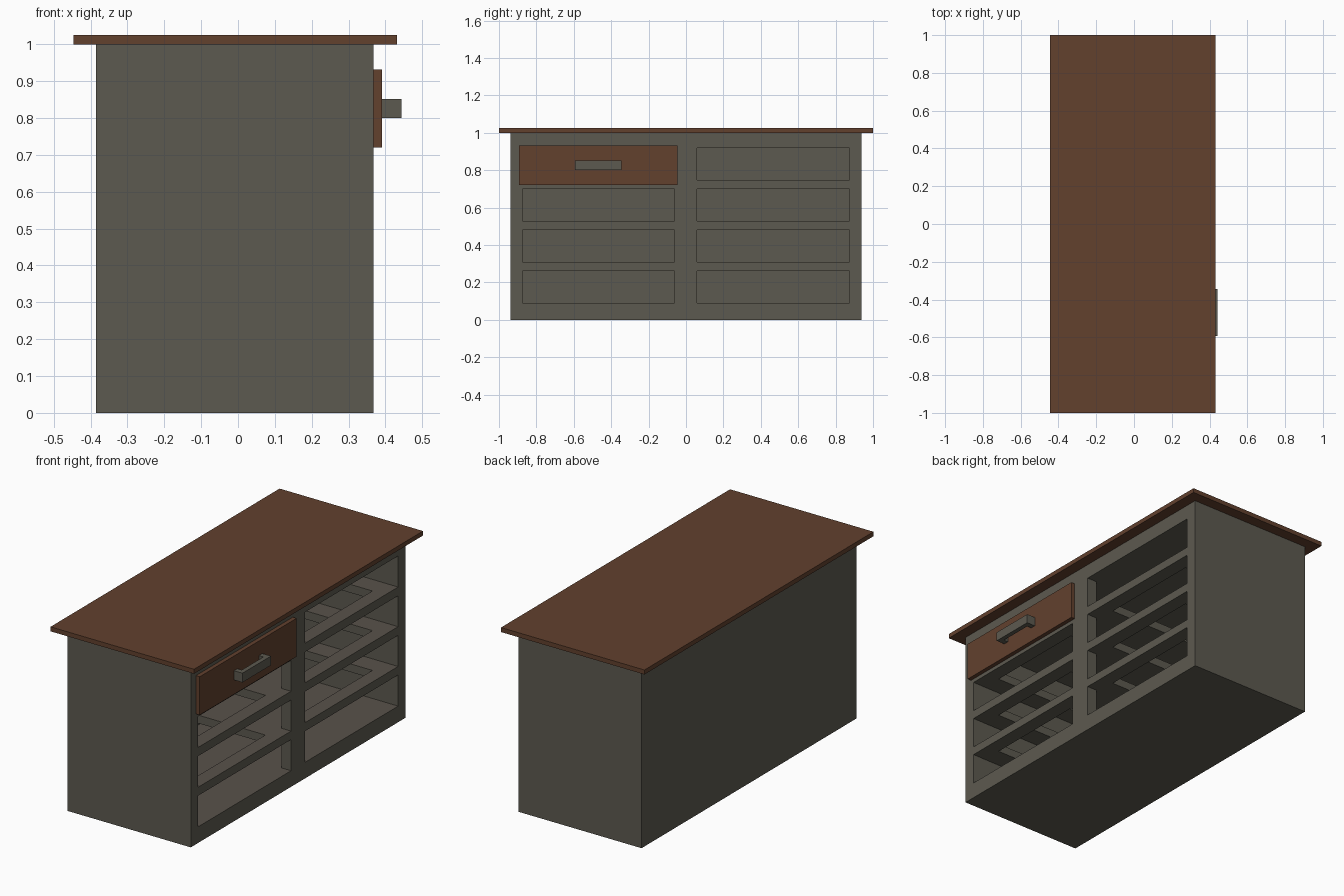
import bpy
import bmesh
from mathutils import Vector

if "Cube" in bpy.data.objects:
    bpy.data.objects.remove(bpy.data.objects["Cube"])


def material(name, rgb):
    m = bpy.data.materials.new(name)
    m.diffuse_color = (*rgb, 1)
    m.use_nodes = True
    m.node_tree.nodes["Principled BSDF"].inputs["Base Color"].default_value = m.diffuse_color
    return m


GREY = material("grey_green_paint", (0.108, 0.101, 0.079))
BROWN = material("brown_wood", (0.122, 0.052, 0.027))
WARM = material("warm_grey_shelf", (0.100, 0.085, 0.070))


def boxes(name, specs, *mats):
    """One object from boxes given as (x0, x1, y0, y1, z0, z1)."""
    bm = bmesh.new()
    for x0, x1, y0, y1, z0, z1 in specs:
        vs = bmesh.ops.create_cube(bm, size=1)["verts"]
        for v in vs:
            v.co = Vector(((x0 + x1) / 2 + v.co.x * (x1 - x0),
                           (y0 + y1) / 2 + v.co.y * (y1 - y0),
                           (z0 + z1) / 2 + v.co.z * (z1 - z0)))
    me = bpy.data.meshes.new(name)
    bm.to_mesh(me)
    bm.free()
    ob = bpy.data.objects.new(name, me)
    bpy.context.scene.collection.objects.link(ob)
    for m in mats:
        me.materials.append(m)
    return ob


ROWS = [(0.088, 0.262), (0.307, 0.481), (0.527, 0.70), (0.746, 0.92)]
COLUMNS = [(-0.873, -0.062), (0.06, 0.873)]
FRONT, BACK = 0.368, -0.385
STILE = FRONT - 0.06          # back of the front frame

# Cabinet: a solid block hollowed into four levels
cabinet = boxes("cabinet", [(BACK, FRONT, -0.938, 0.938, 0, 1)], GREY, WARM)

# Cutters: level cavities, front openings, and holes through the shelf frames
cavities = boxes("cavity_cutter",
                 [(BACK + 0.06, STILE, -0.875, 0.875, a, b) for a, b in ROWS], GREY)
openings = boxes("opening_cutter",
                 [(STILE - 0.1, FRONT + 0.1, c, d, a + 0.001, b - 0.001)
                  for c, d in COLUMNS for a, b in ROWS], GREY)
holes = boxes("shelf_hole_cutter",
              [(BACK + 0.13, STILE - 0.02, c + 0.11, d - 0.11,
                ROWS[i][1] - 0.03, ROWS[i + 1][0] + 0.03)
               for c, d in COLUMNS for i in range(3)], GREY)
cutters = (cavities, openings, holes)
for cutter in cutters:
    cutter.hide_render = True
    mod = cabinet.modifiers.new(cutter.name, "BOOLEAN")
    mod.operation = "DIFFERENCE"
    mod.solver = "EXACT"
    mod.object = cutter

bpy.context.view_layer.update()
deps = bpy.context.evaluated_depsgraph_get()
result = bpy.data.meshes.new_from_object(cabinet.evaluated_get(deps))
cabinet.modifiers.clear()
cabinet.data = result
for cutter in cutters:
    bpy.data.objects.remove(cutter)

# Shelf and floor tops inside the cabinet get the warmer grey
result.materials.clear()
result.materials.append(GREY)
result.materials.append(WARM)
for p in result.polygons:
    p.material_index = 1 if p.normal.z > 0.9 and p.center.z < 0.95 else 0

# Table top
boxes("table_top", [(-0.446, 0.431, -1, 1, 1.0, 1.025)], BROWN)

# Drawer front in the upper left bay
boxes("drawer_front", [(FRONT, 0.391, -0.893, -0.046, 0.72, 0.932)], BROWN)

# U-shaped drawer handle: bar plus inset posts, extruded from one outline
outline = [(0.391, -0.594), (0.443, -0.594), (0.443, -0.345), (0.391, -0.345),
           (0.391, -0.375), (0.418, -0.375), (0.418, -0.564), (0.391, -0.564)]
bm = bmesh.new()
face = bm.faces.new([bm.verts.new((x, y, 0.80)) for x, y in outline])
ext = bmesh.ops.extrude_face_region(bm, geom=[face])["geom"]
bmesh.ops.translate(bm, vec=(0, 0, 0.051),
                    verts=[g for g in ext if isinstance(g, bmesh.types.BMVert)])
bmesh.ops.recalc_face_normals(bm, faces=bm.faces)
me = bpy.data.meshes.new("drawer_handle")
bm.to_mesh(me)
bm.free()
me.materials.append(GREY)
bpy.context.scene.collection.objects.link(bpy.data.objects.new("drawer_handle", me))
